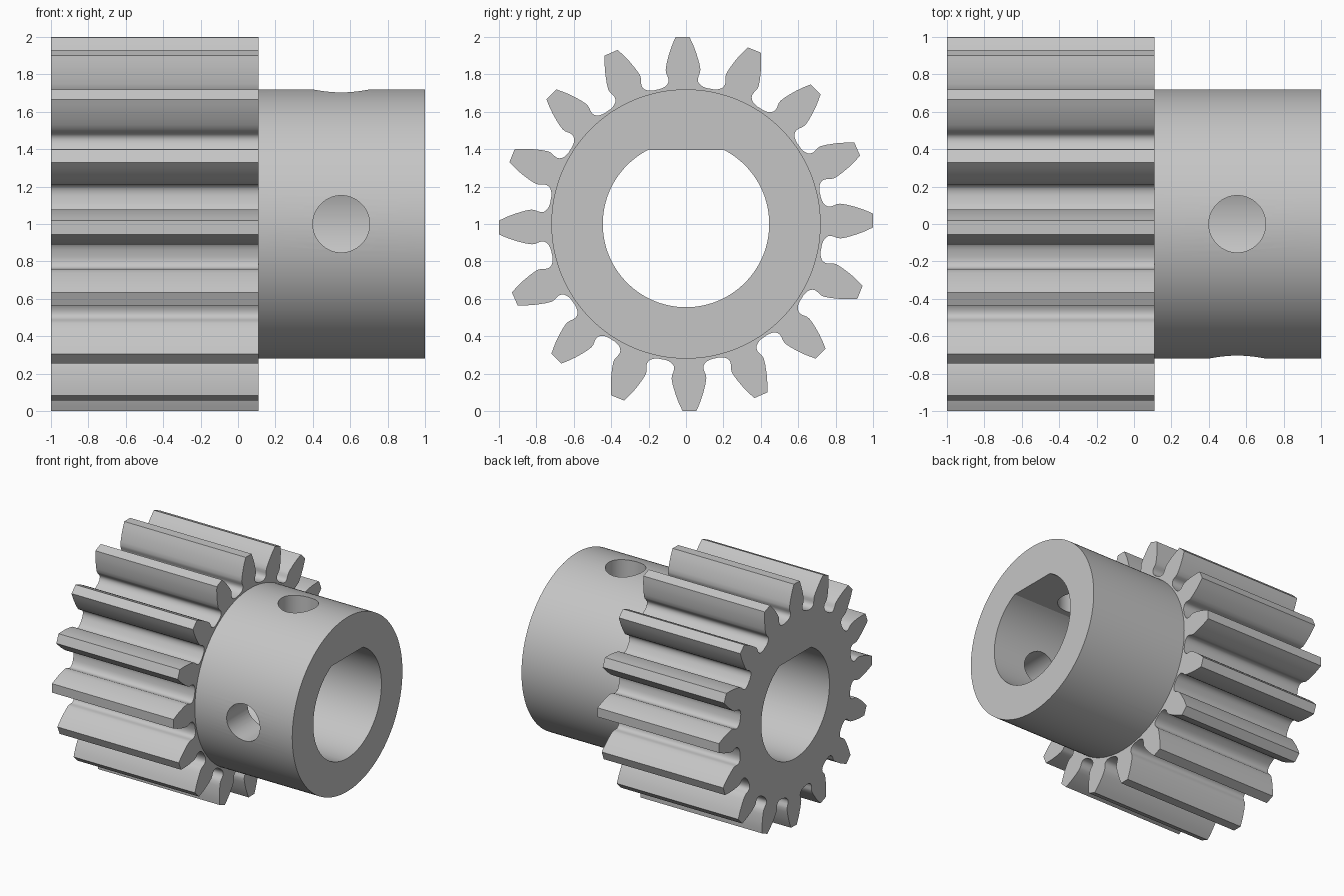
import bpy, bmesh, math
from math import sin, cos, asin, pi, radians
from mathutils import Matrix, Vector

cube = bpy.data.objects.get("Cube")
if cube:
    bpy.data.objects.remove(cube)

TEETH = 16
CENTRE_Z = 1.0
HUB_R, BORE_R, BORE_FLAT = 0.72, 0.445, 0.395
HOLE_R, HOLE_X = 0.152, 0.552

steel = bpy.data.materials.new("plain grey metal")
steel.use_nodes = True
grey = (0.56, 0.56, 0.56, 1)
steel.diffuse_color = grey
steel.node_tree.nodes["Principled BSDF"].inputs["Base Color"].default_value = grey


def prism(name, outline, x0, x1):
    """Extrude a (y, z) outline along x around the shaft axis."""
    bm = bmesh.new()
    face = bm.faces.new([bm.verts.new((x0, y, z + CENTRE_Z)) for y, z in outline])
    ext = bmesh.ops.extrude_face_region(bm, geom=[face])["geom"]
    verts = [v for v in ext if isinstance(v, bmesh.types.BMVert)]
    bmesh.ops.translate(bm, verts=verts, vec=(x1 - x0, 0, 0))
    bmesh.ops.recalc_face_normals(bm, faces=bm.faces)
    mesh = bpy.data.meshes.new(name)
    bm.to_mesh(mesh)
    bm.free()
    mesh.materials.append(steel)
    obj = bpy.data.objects.new(name, mesh)
    bpy.context.collection.objects.link(obj)
    return obj


def circle(r, n=128):
    return [(r * cos(2 * pi * i / n), r * sin(2 * pi * i / n)) for i in range(n)]


def combine(target, tool, operation):
    mod = target.modifiers.new(operation.lower(), "BOOLEAN")
    mod.operation, mod.solver, mod.object = operation, "EXACT", tool
    bpy.context.view_layer.objects.active = target
    bpy.ops.object.modifier_apply(modifier=mod.name)
    bpy.data.objects.remove(tool)


# Tooth flank from root fillet to tip: radius, half width
flank = [(.735, .125), (.738, .110), (.743, .098), (.751, .087), (.762, .080),
         (.777, .078), (.795, .083), (.812, .090), (.83, .093), (.86, .088),
         (.89, .080), (.92, .071), (.95, .060), (.975, .049), (1, .0375)]
tooth = [(r, -asin(h / r)) for r, h in flank]
tooth += [(r, -a) for r, a in reversed(tooth)]
gear_outline = []
for i in range(TEETH):
    mid = radians(1.1) + 2 * pi * i / TEETH
    gear_outline += [(r * cos(mid + a), r * sin(mid + a)) for r, a in tooth]

# Toothed wheel joined to the plain hub
gear = prism("pinion_gear", gear_outline, -1, 0.11)
combine(gear, prism("hub", circle(HUB_R), -0.3, 1), "UNION")

# D-shaped shaft bore
start = asin(BORE_FLAT / BORE_R)
sweep = pi + 2 * start
bore = [(BORE_R * cos(start - sweep * i / 96), BORE_R * sin(start - sweep * i / 96))
        for i in range(97)]
combine(gear, prism("bore_cutter", bore, -1.2, 1.2), "DIFFERENCE")

# Set screw holes through the front and the top of the hub
for direction in (Vector((0, -1, 0)), Vector((0, 0, 1))):
    hole = prism("screw_hole_cutter", circle(HOLE_R, 64), 0.2, 1)
    turn = Vector((1, 0, 0)).rotation_difference(direction).to_matrix().to_4x4()
    hole.data.transform(Matrix.Translation((HOLE_X, 0, CENTRE_Z)) @ turn
                        @ Matrix.Translation((0, 0, -CENTRE_Z)))
    combine(gear, hole, "DIFFERENCE")

# Smooth curved walls, crisp edges
bpy.ops.object.select_all(action="DESELECT")
gear.select_set(True)
bpy.context.view_layer.objects.active = gear
bpy.ops.object.shade_smooth_by_angle(angle=radians(28))
